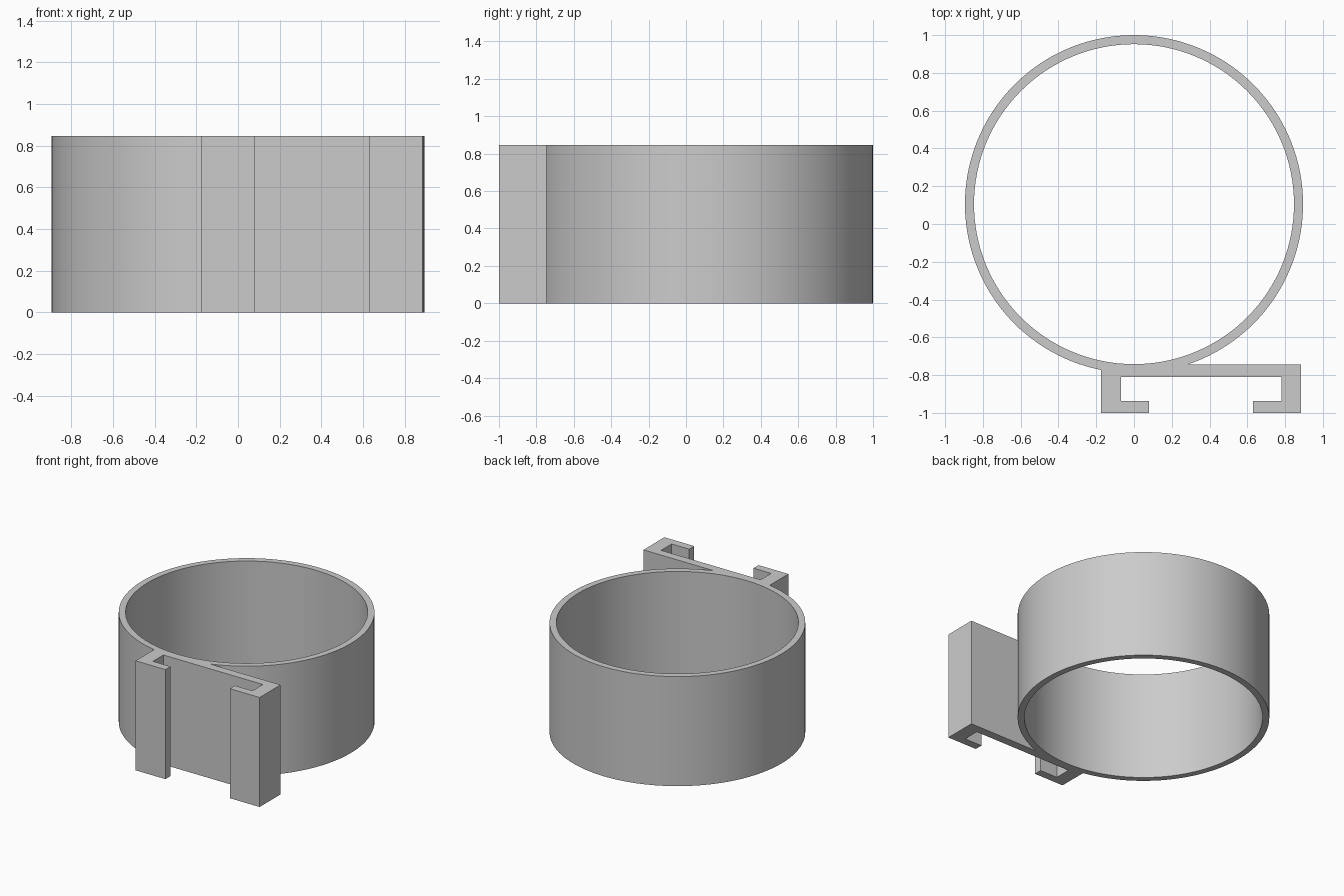
import bpy, bmesh, math

if "Cube" in bpy.data.objects:
    bpy.data.objects.remove(bpy.data.objects["Cube"])

HEIGHT = 0.846
CY, R_OUT, R_IN = 0.105, 0.895, 0.847      # ring centre and radii
X0, X1, Y_TOP = -0.175, 0.885, -0.745      # bracket extents
SEGMENTS = 128

grey = bpy.data.materials.new("grey plastic")
grey.diffuse_color = (0.6, 0.6, 0.6, 1)
grey.use_nodes = True
grey.node_tree.nodes["Principled BSDF"].inputs["Base Color"].default_value = grey.diffuse_color


def arc(radius, start, end, count):
    return [(radius * math.cos(start + (end - start) * i / count),
             CY + radius * math.sin(start + (end - start) * i / count))
            for i in range(count + 1)]


# Outer outline: ring arc that runs into the clip bracket
a_right = math.asin((Y_TOP - CY) / R_OUT)
a_left = 2 * math.pi - math.acos(X0 / R_OUT)
outer = arc(R_OUT, a_right, a_left, SEGMENTS)
outer += [(X0, -1), (0.08, -1), (0.08, -0.938), (-0.07, -0.938),      # left hook
          (-0.07, -0.81), (0.78, -0.81),                              # plate underside
          (0.78, -0.938), (0.63, -0.938), (0.63, -1), (X1, -1),       # right hook
          (X1, Y_TOP)]
# Bore of the ring
inner = arc(R_IN, 0, 2 * math.pi, SEGMENTS)[:-1]

# Filled flat profile extruded to full height
curve = bpy.data.curves.new("ring_clip_profile", 'CURVE')
curve.dimensions = '2D'
curve.fill_mode = 'BOTH'
curve.extrude = HEIGHT / 2
for points in (outer, inner):
    spline = curve.splines.new('POLY')
    spline.points.add(len(points) - 1)
    for p, (x, y) in zip(spline.points, points):
        p.co = (x, y, 0, 1)
    spline.use_cyclic_u = True

clip = bpy.data.objects.new("ring_with_clip_bracket", curve)
bpy.context.collection.objects.link(clip)
bpy.context.view_layer.objects.active = clip
clip.select_set(True)
bpy.ops.object.convert(target='MESH')
clip = bpy.context.object

# Weld the caps to the walls and stand the part on the floor
bm = bmesh.new()
bm.from_mesh(clip.data)
bmesh.ops.remove_doubles(bm, verts=bm.verts, dist=0.0002)
bmesh.ops.translate(bm, verts=bm.verts, vec=(0, 0, HEIGHT / 2))
bmesh.ops.recalc_face_normals(bm, faces=bm.faces)
bm.to_mesh(clip.data)
bm.free()
clip.data.materials.clear()
clip.data.materials.append(grey)
bpy.ops.object.shade_smooth_by_angle(angle=math.radians(30))
